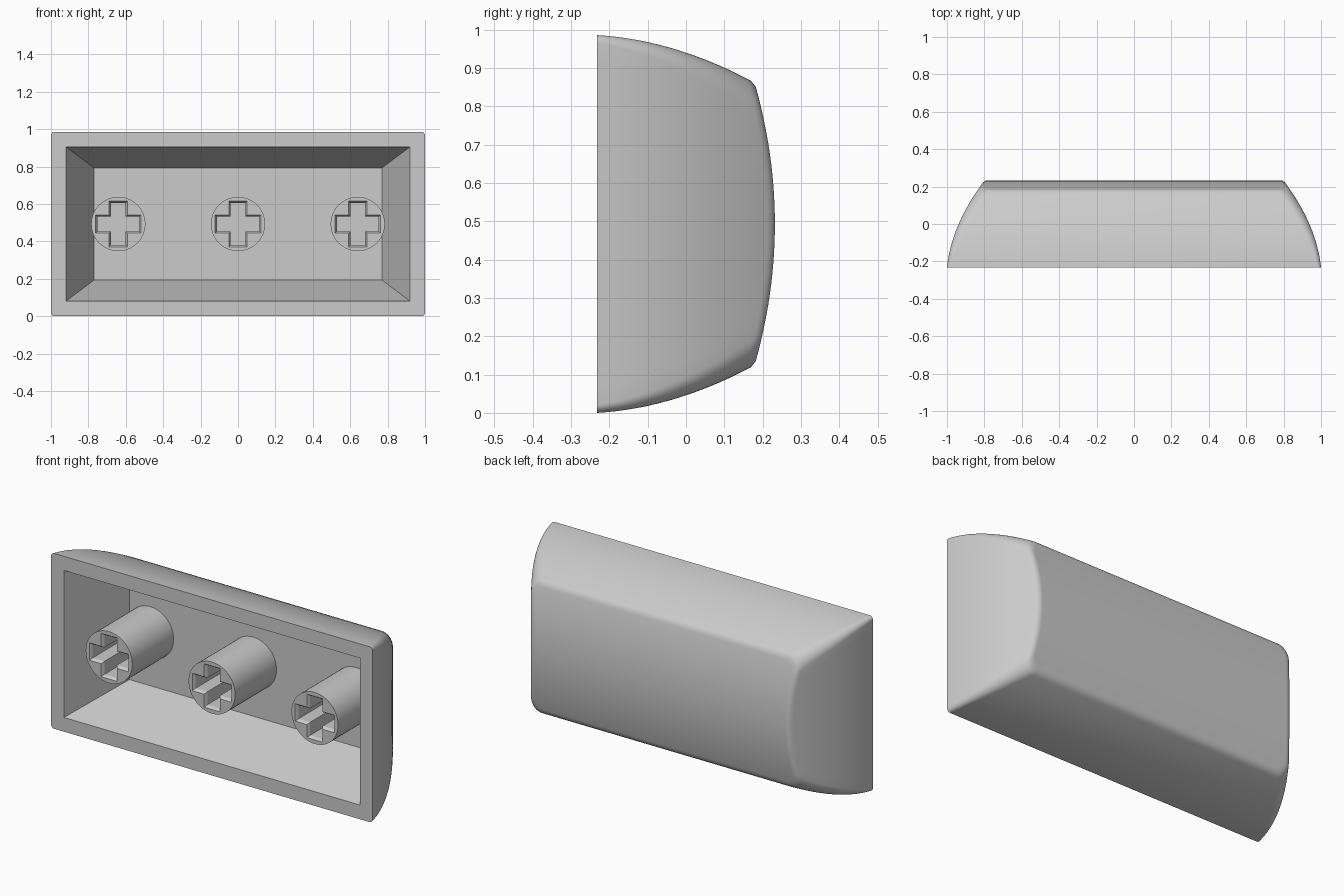
import bpy, bmesh, math

cube = bpy.data.objects.get("Cube")
if cube:
    bpy.data.objects.remove(cube, do_unlink=True)

FRONT, FLOOR, MID_Z = -0.232, 0.135, 0.493

grey = bpy.data.materials.new("light grey plastic")
grey.use_nodes = True
COLOUR = (0.6, 0.6, 0.6, 1)
grey.diffuse_color = COLOUR
grey.node_tree.nodes["Principled BSDF"].inputs["Base Color"].default_value = COLOUR


def finish(bm, name, location=(0, 0, MID_Z)):
    bmesh.ops.recalc_face_normals(bm, faces=bm.faces)
    mesh = bpy.data.meshes.new(name)
    bm.to_mesh(mesh)
    bm.free()
    obj = bpy.data.objects.new(name, mesh)
    obj.location = location
    mesh.materials.append(grey)
    bpy.context.collection.objects.link(obj)
    bpy.ops.object.select_all(action='DESELECT')
    obj.select_set(True)
    bpy.context.view_layer.objects.active = obj
    bpy.ops.object.shade_smooth_by_angle(angle=math.radians(33))
    return obj


def add_loop(bm, points):
    return [bm.verts.new(p) for p in points]


def skin(bm, a, b):
    """Join two equal closed loops with quads."""
    n = len(a)
    for i in range(n):
        j = (i + 1) % n
        bm.faces.new((a[i], a[j], b[j], b[i]))


def fill_between(bm, outer, inner):
    """Flat face between two unequal closed loops."""
    edges = []
    for loop in (outer, inner):
        for i, v in enumerate(loop):
            w = loop[(i + 1) % len(loop)]
            edges.append(bm.edges.get((v, w)) or bm.edges.new((v, w)))
    bmesh.ops.triangle_fill(bm, use_beauty=True, edges=edges, normal=(0, -1, 0))


def crown(z):
    """Depth of the gently bowed back at height z from the middle."""
    return 0.232 - 0.39 * z * z


def half_section(y, inset):
    """Right half of the rounded outline at depth y, bottom to top."""
    u = (y - FRONT) / 0.412
    v = (y - FRONT) / 0.464
    hx = 1 - 0.05 * v - 0.15 * v * v - inset
    hz = MID_Z - 0.025 * u - 0.1 * u * u - inset
    r = 0.02 + 0.05 * u - inset * 0.5
    pts = []
    for i in range(9):
        a = math.radians(-90 + 90 * i / 8)
        pts.append((hx - r + r * math.cos(a), -hz + r + r * math.sin(a)))
    side = [(hx, (hz - r) * (2 * i / 20 - 1)) for i in range(1, 20)]
    return pts + side + [(x, -z) for x, z in reversed(pts)]


def shell_loop(t, inset=0):
    """Outline a fraction t of the way from the rim to the bowed back."""
    right = []
    for i in range(len(half_section(FRONT, 0))):
        y = FRONT
        for _ in range(12):
            x, z = half_section(y, inset)[i]
            y = FRONT + t * (crown(z) - FRONT)
        right.append((x, y, z))
    return right + [(-x, y, z) for x, y, z in reversed(right)]


# Outer shell, with a softened edge around the back
bm = bmesh.new()
stations = [(i / 14, 0) for i in range(14)]
stations += [(0.955, 0), (0.98, 0), (1, 0.008), (1, 0.022)]
loops = [add_loop(bm, shell_loop(t, inset)) for t, inset in stations]
for a, b in zip(loops, loops[1:]):
    skin(bm, a, b)
back = loops[-1]
for i in range(len(back) // 2 - 1):
    bm.faces.new((back[i], back[i + 1], back[-2 - i], back[-1 - i]))


# Tapered hollow with flat floor, and the flat rim around it
def rectangle(hx, hz, y):
    return [(hx, y, -hz), (hx, y, hz), (-hx, y, hz), (-hx, y, -hz)]


mouth = add_loop(bm, rectangle(0.92, 0.413, FRONT))
floor = add_loop(bm, rectangle(0.77, 0.3, FLOOR))
skin(bm, mouth, floor)
bm.faces.new(floor)
fill_between(bm, loops[0], mouth)
finish(bm, "cap_shell")


# Round mounting stems with cross-shaped sockets
def cross(length, width, y):
    arm = [(length, -width), (length, width), (width, width)]
    pts = []
    for _ in range(4):
        pts += [(x, y, z) for x, z in arm]
        arm = [(-z, x) for x, z in arm]
    return pts


def circle(radius, y, count=48):
    angles = [math.tau * i / count for i in range(count)]
    return [(radius * math.cos(a), y, radius * math.sin(a)) for a in angles]


for name, x in (("right_stem", -0.64), ("middle_stem", 0), ("left_stem", 0.64)):
    bm = bmesh.new()
    outer = add_loop(bm, circle(0.145, FRONT))
    base = add_loop(bm, circle(0.145, FLOOR + 0.01))
    lip = add_loop(bm, cross(0.122, 0.049, FRONT))
    neck = add_loop(bm, cross(0.112, 0.039, FRONT + 0.015))
    end = add_loop(bm, cross(0.112, 0.039, FLOOR - 0.04))
    skin(bm, outer, base)
    skin(bm, lip, neck)
    skin(bm, neck, end)
    bm.faces.new(end)
    bm.faces.new(base)
    fill_between(bm, outer, lip)
    finish(bm, name, (x, 0, MID_Z))
